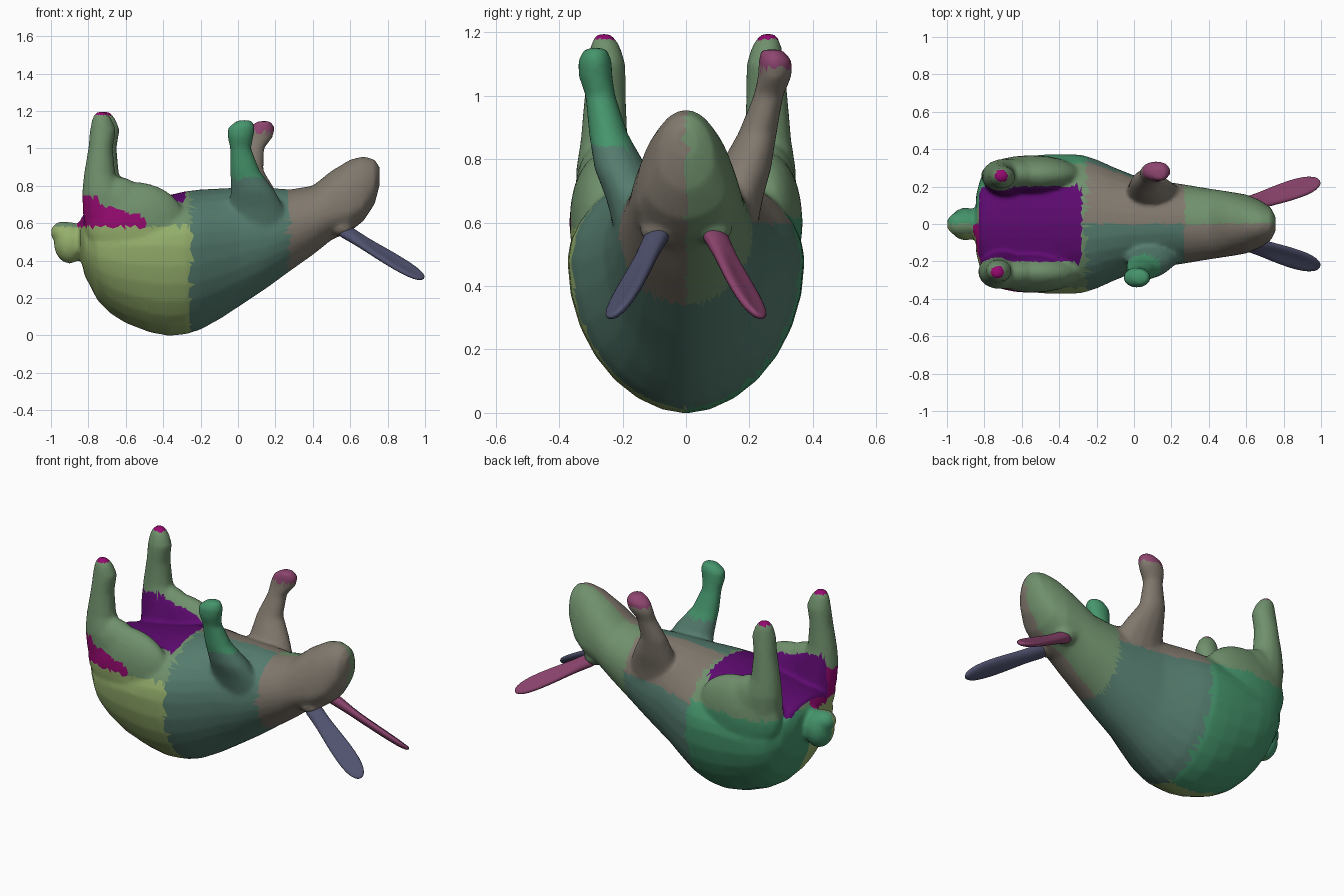
import bpy, bmesh, math
from mathutils import Vector, Matrix

if "Cube" in bpy.data.objects:
    bpy.data.objects.remove(bpy.data.objects["Cube"])


def loft(bm, rings):
    """Closed skin through equal-length rings of points."""
    vs = [[bm.verts.new(p) for p in r] for r in rings]
    n = len(rings[0])
    faces = []
    for a, b in zip(vs, vs[1:]):
        for i in range(n):
            j = (i + 1) % n
            faces.append(bm.faces.new((a[i], a[j], b[j], b[i])))
    faces += [bm.faces.new(vs[0]), bm.faces.new(vs[-1])]
    bmesh.ops.recalc_face_normals(bm, faces=faces)


def ellipsoid(bm, c, r):
    m = Matrix.Translation(c) @ Matrix.Diagonal((*r, 1))
    bmesh.ops.create_icosphere(bm, subdivisions=3, radius=1, matrix=m)


def body_ring(x, zb, zm, zt, hw, n=28):
    pts = []
    for i in range(n):
        t = 2 * math.pi * i / n
        c, s = math.cos(t), math.sin(t)
        y = hw * math.copysign(abs(c) ** (1.08 if s < 0 else 1.0), c)
        pts.append(Vector((x, y, zm + s * ((zt - zm) if s > 0 else (zm - zb)))))
    return pts


def leg(bm, side, dx, stations, n=14):
    rings = []
    for z, x, rx, y, ry in stations:
        rings.append([Vector((x + dx + rx * math.cos(2 * math.pi * i / n),
                              side * (y + ry * math.sin(2 * math.pi * i / n)), z)) for i in range(n)])
    loft(bm, rings)


def to_object(name, bm, mods):
    """Fuse the parts with modifiers and bake the result."""
    me = bpy.data.meshes.new(name)
    bm.to_mesh(me)
    bm.free()
    ob = bpy.data.objects.new(name, me)
    bpy.context.collection.objects.link(ob)
    for kind, props in mods:
        m = ob.modifiers.new(kind, kind)
        for k, v in props.items():
            setattr(m, k, v)
    dg = bpy.context.evaluated_depsgraph_get()
    baked = bpy.data.meshes.new_from_object(ob.evaluated_get(dg))
    ob.modifiers.clear()
    ob.data = baked
    return ob


def smooth(ob):
    bpy.ops.object.select_all(action='DESELECT')
    ob.select_set(True)
    bpy.context.view_layer.objects.active = ob
    bpy.ops.object.shade_smooth_by_angle(angle=math.radians(40))


def material(name, col):
    m = bpy.data.materials.new(name)
    m.diffuse_color = (*col, 1)
    m.use_nodes = True
    m.node_tree.nodes["Principled BSDF"].inputs["Base Color"].default_value = m.diffuse_color
    return m


COLOURS = {
    "lime": (.30, .43, .15), "green": (.06, .30, .15), "sage": (.16, .28, .15),
    "teal": (.09, .20, .155), "taupe": (.22, .19, .155), "purple": (.11, .003, .16),
    "magenta": (.30, .003, .16), "pink": (.27, .06, .16), "slate": (.08, .085, .16),
}
MATS = {k: material(k, v) for k, v in COLOURS.items()}
ORDER = list(COLOURS)

bm = bmesh.new()

# torso, neck and head: x, bottom, widest height, top, half width
loft(bm, [body_ring(*s) for s in (
    (-.845, .43, .52, .61, .15), (-.82, .32, .50, .66, .25), (-.75, .185, .48, .67, .32),
    (-.68, .115, .48, .68, .345), (-.60, .065, .48, .69, .362), (-.47, .015, .48, .72, .372),
    (-.37, -.003, .48, .75, .374), (-.28, .005, .48, .77, .37), (-.20, .03, .48, .78, .345),
    (-.10, .085, .49, .785, .30), (0, .15, .51, .79, .26), (.15, .25, .53, .79, .23),
    (.28, .345, .57, .78, .21), (.40, .43, .61, .80, .19), (.50, .51, .65, .88, .175),
    (.60, .555, .67, .94, .158), (.67, .61, .71, .958, .13), (.73, .70, .80, .942, .09),
    (.757, .80, .85, .90, .04))])

# thighs and legs: z, x, x radius, y, y radius
hind = ((.50, -.68, .13, .22, .10), (.65, -.70, .13, .245, .10), (.76, -.72, .115, .257, .092),
        (.86, -.74, .085, .258, .075), (1.0, -.735, .066, .255, .066), (1.1, -.722, .070, .25, .06),
        (1.16, -.728, .052, .255, .046), (1.195, -.733, .025, .26, .025))
fore_near = ((.55, .11, .17, .14, .08), (.68, .10, .15, .17, .085), (.77, .08, .12, .205, .085),
             (.88, .037, .080, .245, .062), (1.0, .014, .057, .27, .048), (1.06, .013, .070, .285, .054),
             (1.11, .018, .074, .287, .054), (1.15, .037, .040, .285, .035))
fore_far = ((.55, .11, .17, .14, .08), (.68, .10, .15, .16, .085), (.77, .085, .12, .185, .085),
            (.88, .06, .077, .225, .062), (1.0, .085, .056, .26, .048), (1.06, .11, .078, .28, .054),
            (1.11, .125, .074, .282, .054), (1.145, .14, .035, .27, .035))
for side in (-1, 1):
    ellipsoid(bm, (-.55, side * .262, .60), (.27, .106, .22))
    ellipsoid(bm, (-.645, side * .262, .70), (.155, .088, .148))
    leg(bm, side, .02 if side > 0 else 0, hind)
    # ear roots
    ellipsoid(bm, (.55, side * .085, .575), (.065, .06, .045))
leg(bm, -1, 0, fore_near)
leg(bm, 1, 0, fore_far)

# tail
ellipsoid(bm, (-.90, 0, .495), (.085, .088, .112))
ellipsoid(bm, (-.935, 0, .55), (.067, .065, .06))

body = to_object("rabbit_body", bm, [
    ("REMESH", {"mode": 'VOXEL', "voxel_size": .012}),
    ("SMOOTH", {"factor": .5, "iterations": 7}),
    ("DECIMATE", {"ratio": .25})])
low = min(v.co.z for v in body.data.vertices)
for v in body.data.vertices:
    v.co.z -= low


# coat patches
def patch(c, n):
    x, y, z = c
    if x < -.4 and z > 1.178:
        return "magenta"
    if z > 1.085 and x > -.4 and y > 0:
        return "pink"
    if -.83 < x < -.28 and abs(y) < .2 and .6 < z < .82:
        return "purple"
    if -.86 < x < -.48 and y < 0 and .58 < z < .74 - (x + .8) * .4:
        return "magenta"
    if z > .84 and x < .3:
        return "sage" if x < -.4 else ("green" if y < 0 else "taupe")
    if x < -.25:
        if y > 0:
            return "sage" if z > .62 else "green"
        return "lime" if z < .58 else "sage"
    if x < .27:
        return "teal" if y < 0 or z < .6 else "taupe"
    return "taupe" if y < 0 else "sage"


for k in ORDER:
    body.data.materials.append(MATS[k])
for p in body.data.polygons:
    p.material_index = ORDER.index(patch(p.center, p.normal))
smooth(body)

# ears: position along the ear, half width, half thickness
for side, col in ((-1, "slate"), (1, "pink")):
    a, b = Vector((.53, side * .078, .582)), Vector((.995, side * .232, .302))
    d = (b - a).normalized()
    across = d.cross(Vector((0, side * .5, 1))).normalized()
    up = across.cross(d).normalized()
    if up.z < 0:
        up = -up
    bm = bmesh.new()
    rings = []
    for t, w, h in ((0, .055, .040), (.2, .044, .030), (.4, .052, .029), (.6, .060, .029),
                    (.8, .060, .026), (.93, .046, .022), (1, .016, .010)):
        ring = []
        for i in range(14):
            c, s = math.cos(i * math.pi / 7), math.sin(i * math.pi / 7)
            # hollow the inner face
            k = h * s - (h * .8 * (1 - abs(c)) if s > 0 and .2 < t < .95 else 0)
            ring.append(a.lerp(b, t) + across * (w * c) + up * k)
        rings.append(ring)
    loft(bm, rings)
    ear = to_object("ear_left" if side > 0 else "ear_right", bm, [("SUBSURF", {"levels": 1})])
    ear.data.materials.append(MATS[col])
    smooth(ear)
